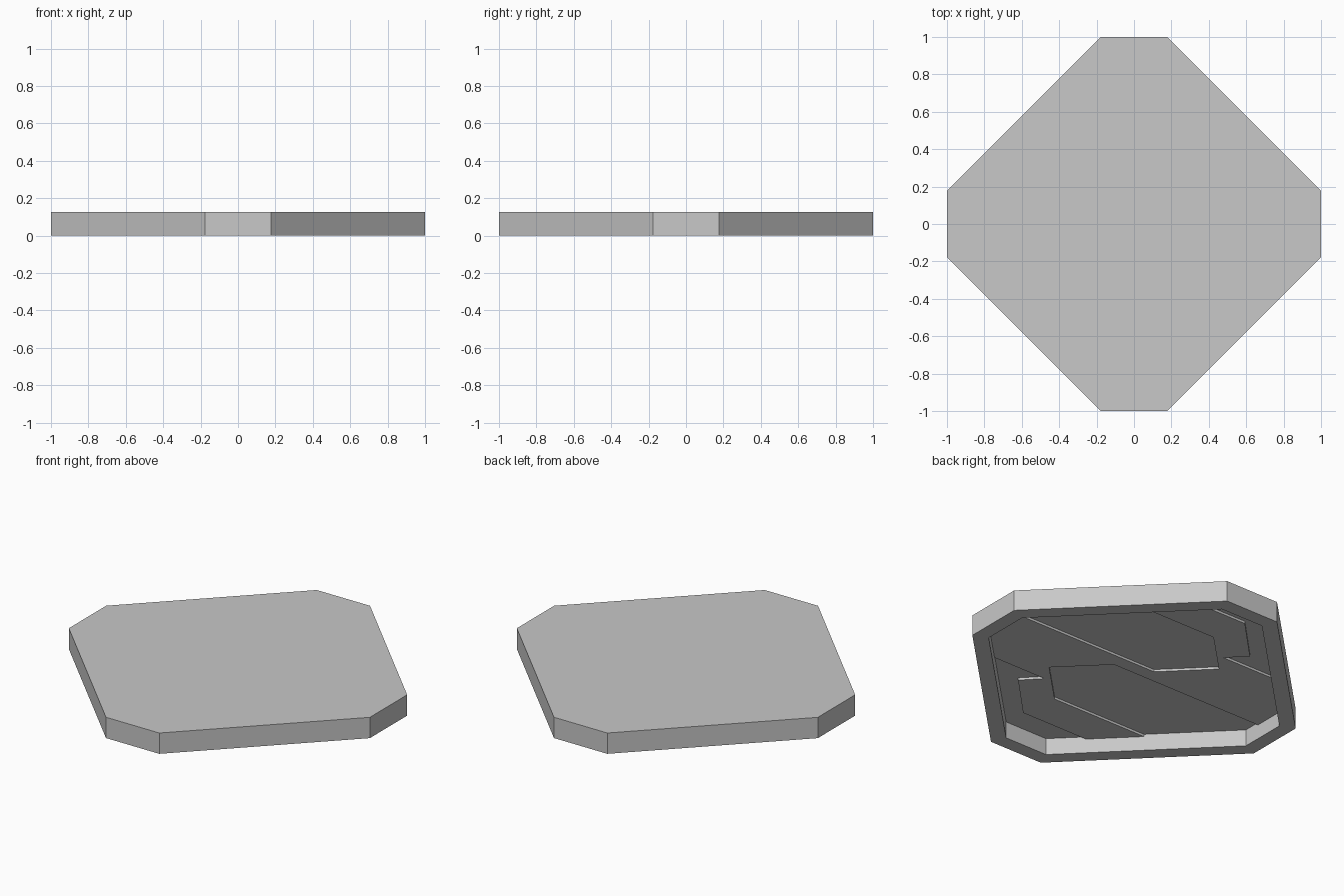
import bpy
import bmesh

cube = bpy.data.objects.get("Cube")
if cube:
    bpy.data.objects.remove(cube, do_unlink=True)

HEIGHT = 0.125
RIM = 0.086          # rim width
CEILING = 0.1        # depth of the hollow underside
RELIEF = 0.086       # level of the raised zigzag

grey = bpy.data.materials.new("light_grey")
grey.use_nodes = True
colour = (0.58, 0.58, 0.58, 1)
grey.diffuse_color = colour
grey.node_tree.nodes["Principled BSDF"].inputs["Base Color"].default_value = colour


def half_turn(points):
    """Close an outline by repeating it turned 180 degrees about z."""
    return points + [(-x, -y) for x, y in points]


def prism(bm, outline, low, high):
    """Extrude a flat outline upwards and return its lower face."""
    base = bm.faces.new([bm.verts.new((x, y, low)) for x, y in outline])
    copy = bmesh.ops.extrude_face_region(bm, geom=[base], use_keep_orig=True)
    moved = [v for v in copy["geom"] if isinstance(v, bmesh.types.BMVert)]
    bmesh.ops.translate(bm, verts=moved, vec=(0, 0, high - low))
    bmesh.ops.recalc_face_normals(bm, faces=bm.faces[:])
    return base


def finish(bm, name):
    mesh = bpy.data.meshes.new(name)
    bm.to_mesh(mesh)
    bm.free()
    mesh.materials.append(grey)
    obj = bpy.data.objects.new(name, mesh)
    bpy.context.collection.objects.link(obj)
    return obj


# Octagonal tile with a hollow underside
bm = bmesh.new()
corner = 0.177
octagon = half_turn([(1, -corner), (1, corner), (corner, 1), (-corner, 1)])
under = prism(bm, octagon, 0, HEIGHT)
bmesh.ops.inset_region(bm, faces=[under], thickness=RIM, use_even_offset=True)
pocket = bmesh.ops.extrude_face_region(bm, geom=[under])
bmesh.ops.translate(bm, vec=(0, 0, CEILING),
                    verts=[v for v in pocket["geom"] if isinstance(v, bmesh.types.BMVert)])
if under.is_valid:
    bmesh.ops.delete(bm, geom=[under], context="FACES_ONLY")
bmesh.ops.recalc_face_normals(bm, faces=bm.faces[:])
finish(bm, "tile_body")

# Raised zigzag band inside the hollow, running into the rim at its ends
bm = bmesh.new()
band = half_turn([
    (0.92, 0.04), (-0.108, 0.04), (-0.36, 0.29), (-0.115, 0.535),
    (0.53, 0.535), (0.305, 0.76), (-0.15, 0.76), (-0.4, 0.505),
    (-0.3, 0.4), (-0.665, 0.4), (-0.92, 0.145),
])
prism(bm, band, RELIEF, CEILING + 0.01)
finish(bm, "underside_band")
